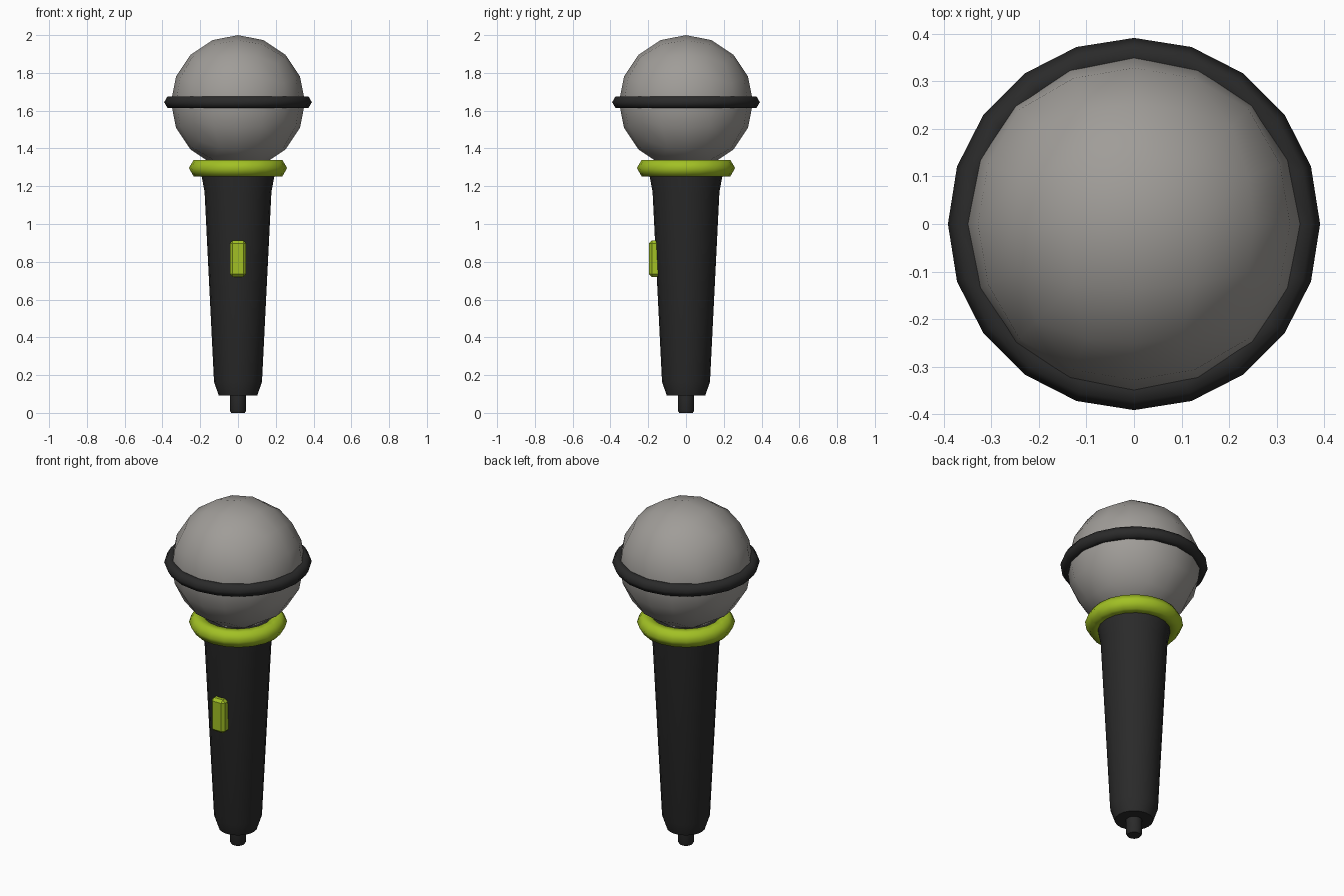
import bpy
import bmesh
import math

cube = bpy.data.objects.get("Cube")
if cube:
    bpy.data.objects.remove(cube, do_unlink=True)


def material(name, colour):
    mat = bpy.data.materials.new(name)
    mat.use_nodes = True
    mat.diffuse_color = (*colour, 1)
    shader = mat.node_tree.nodes["Principled BSDF"]
    shader.inputs["Base Color"].default_value = (*colour, 1)
    shader.inputs["Roughness"].default_value = 0.7
    return mat


black = material("matte black", (0.023, 0.023, 0.023))
green = material("lime green", (0.36, 0.53, 0.018))
grey = material("warm grey", (0.35, 0.335, 0.315))


def finish(name, bm, mat, angle=60):
    bmesh.ops.recalc_face_normals(bm, faces=bm.faces)
    mesh = bpy.data.meshes.new(name)
    bm.to_mesh(mesh)
    bm.free()
    mesh.materials.append(mat)
    obj = bpy.data.objects.new(name, mesh)
    bpy.context.collection.objects.link(obj)
    bpy.ops.object.select_all(action="DESELECT")
    obj.select_set(True)
    bpy.context.view_layer.objects.active = obj
    bpy.ops.object.shade_smooth_by_angle(angle=math.radians(angle))
    return obj


def lathe(name, profile, mat, sides=20, closed=False, angle=60):
    """Revolve (radius, height) points; cap the ends unless closed."""
    bm = bmesh.new()
    rings = []
    for r, z in profile:
        rings.append([bm.verts.new((r * math.cos(2 * math.pi * i / sides),
                                    r * math.sin(2 * math.pi * i / sides), z))
                      for i in range(sides)])
    pairs = list(zip(rings, rings[1:]))
    if closed:
        pairs.append((rings[-1], rings[0]))
    else:
        bm.faces.new(rings[0])
        bm.faces.new(rings[-1])
    for a, b in pairs:
        for i in range(sides):
            j = (i + 1) % sides
            bm.faces.new((a[i], a[j], b[j], b[i]))
    return finish(name, bm, mat, angle)


def ring(name, major, minor, z, mat):
    section = [(major + minor * math.cos(k * math.pi / 3),
                z + minor * math.sin(k * math.pi / 3)) for k in range(6)]
    lathe(name, section, mat, closed=True, angle=70)


# Rounded-cube grille ball
bm = bmesh.new()
bmesh.ops.create_cube(bm, size=2)
bmesh.ops.subdivide_edges(bm, edges=bm.edges, cuts=3, use_grid_fill=True)
for v in bm.verts:
    for axis in range(3):
        v.co[axis] = math.tan(v.co[axis] * math.pi / 4)
    v.co = v.co.normalized() * 0.355
    v.co.z += 1.645
finish("grille_ball", bm, grey)

# Bands around the ball and neck
ring("grille_band", 0.355, 0.036, 1.645, black)
ring("neck_collar", 0.21, 0.05, 1.296, green)

# Tapered handle and cable plug
lathe("handle", [(0.102, 0.092), (0.127, 0.165), (0.177, 1.17),
                 (0.192, 1.25), (0.195, 1.31)], black)
lathe("cable_plug", [(0.036, 0), (0.043, 0.012), (0.043, 0.11)], black, sides=16)

# Chamfered switch on the front
bm = bmesh.new()
bmesh.ops.create_cube(bm, size=1)
for v in bm.verts:
    v.co.x *= 0.086
    v.co.y = v.co.y * 0.08 - 0.156
    v.co.z = v.co.z * 0.194 + 0.816
bmesh.ops.bevel(bm, geom=bm.edges[:], offset=0.015, segments=1, affect="EDGES")
finish("switch", bm, green, angle=30)
